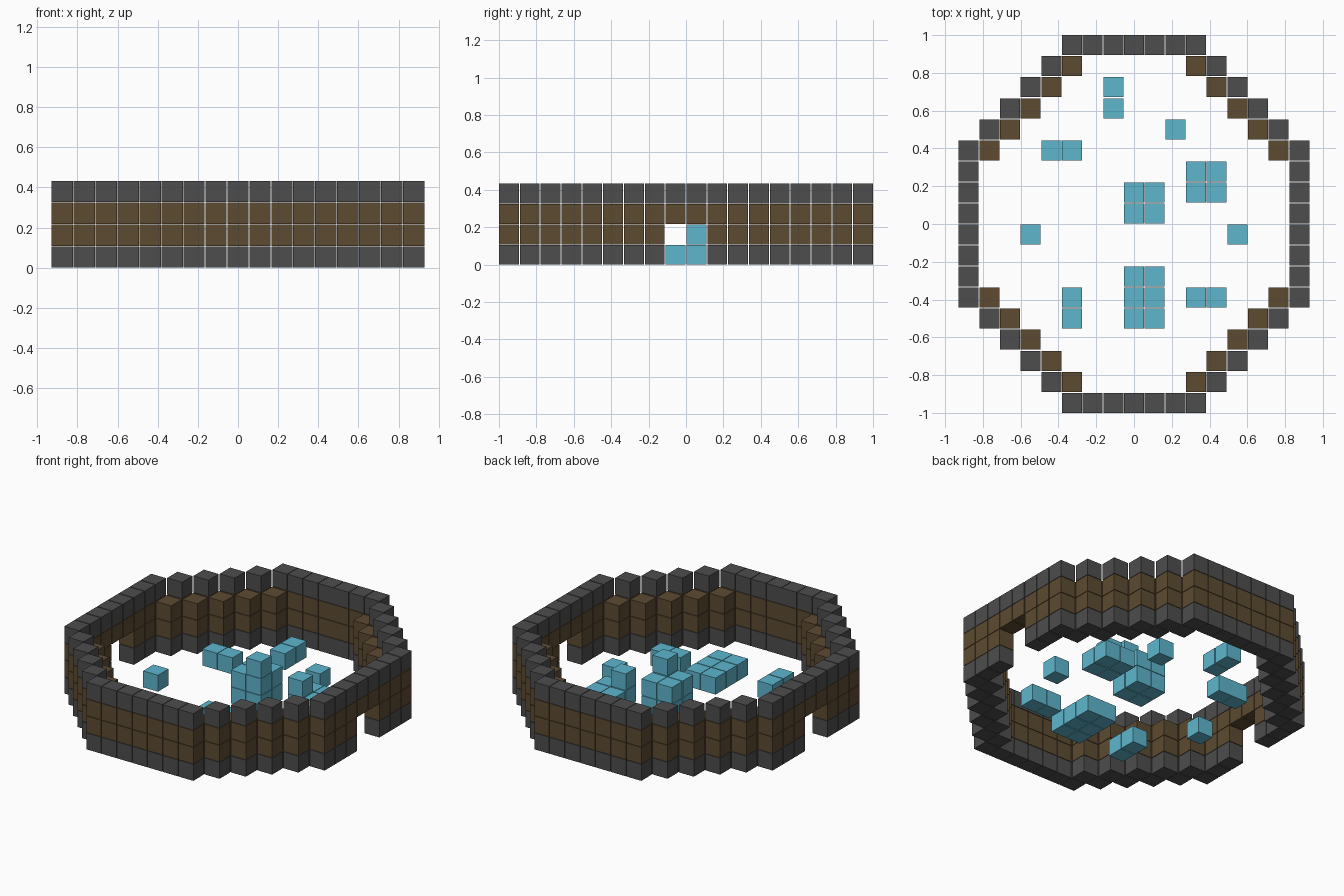
import bpy
import bmesh
from mathutils import Matrix, Vector

cube = bpy.data.objects.get("Cube")
if cube:
    bpy.data.objects.remove(cube, do_unlink=True)

SIZE = 0.106
PITCH = Vector((0.1094, 0.1114, 0.109))
COLS, ROWS = 17, 18


def make_material(name, rgb):
    mat = bpy.data.materials.new(name)
    mat.use_nodes = True
    mat.diffuse_color = (*rgb, 1)
    mat.node_tree.nodes["Principled BSDF"].inputs["Base Color"].default_value = (*rgb, 1)
    return mat


grey = make_material("dark_grey", (0.075, 0.075, 0.075))
brown = make_material("brown", (0.109, 0.07, 0.032))
blue = make_material("light_blue", (0.112, 0.468, 0.617))


def block_object(name, cells, mat):
    """One object made of separate cubes on the (column, row, level) grid."""
    bm = bmesh.new()
    for i, j, k in sorted(cells):
        centre = Vector(((i - (COLS - 1) / 2) * PITCH.x,
                         (j - (ROWS - 1) / 2) * PITCH.y,
                         SIZE / 2 + k * PITCH.z))
        bmesh.ops.create_cube(bm, size=SIZE, matrix=Matrix.Translation(centre))
    mesh = bpy.data.meshes.new(name)
    bm.to_mesh(mesh)
    bm.free()
    mesh.materials.append(mat)
    obj = bpy.data.objects.new(name, mesh)
    bpy.context.collection.objects.link(obj)
    return obj


def mirrored(quarter):
    """Mirror cells of one quarter across both axes."""
    return {(x, y) for i, j in quarter
            for x in (i, COLS - 1 - i) for y in (j, ROWS - 1 - j)}


# Ring plan: straight runs, outer steps and the inner blocks filling the steps
straight = {(i, 17) for i in range(8, 12)} | {(16, j) for j in range(9, 13)}
steps = {(12 + n, 16 - n) for n in range(4)}
fill = {(11 + n, 16 - n) for n in range(5)}
outer = mirrored(straight | steps)
wide = outer | mirrored(fill)
doorway = mirrored({(16, 9)})

# Wall courses, with a doorway two blocks high on each side
block_object("wall_base", {(i, j, 0) for i, j in wide - doorway}, grey)
block_object("wall_lower", {(i, j, 1) for i, j in wide - doorway}, brown)
block_object("wall_upper", {(i, j, 2) for i, j in wide}, brown)
block_object("wall_cap", {(i, j, 3) for i, j in outer}, grey)


def box(i, j, w=1, d=1, h=1):
    return {(i + a, j + b, c) for a in range(w) for b in range(d) for c in range(h)}


# Blue blocks scattered inside the ring
block_object("centre_tower", box(8, 9, 2, 2, 2) | {(9, 9, 2)}, blue)
block_object("front_slab", box(8, 4, 2, 3), blue)
block_object("left_cluster", box(11, 10, 2, 2) | {(11, 10, 1)}, blue)
block_object("back_pair", box(7, 14, 1, 2), blue)
block_object("back_single", box(10, 13), blue)
block_object("right_back_pair", box(4, 12, 2, 1), blue)
block_object("right_front_pair", box(5, 4, 1, 2), blue)
block_object("left_front_pair", box(11, 5, 2, 1), blue)
block_object("right_single", box(3, 8), blue)
block_object("left_single", box(13, 8), blue)
